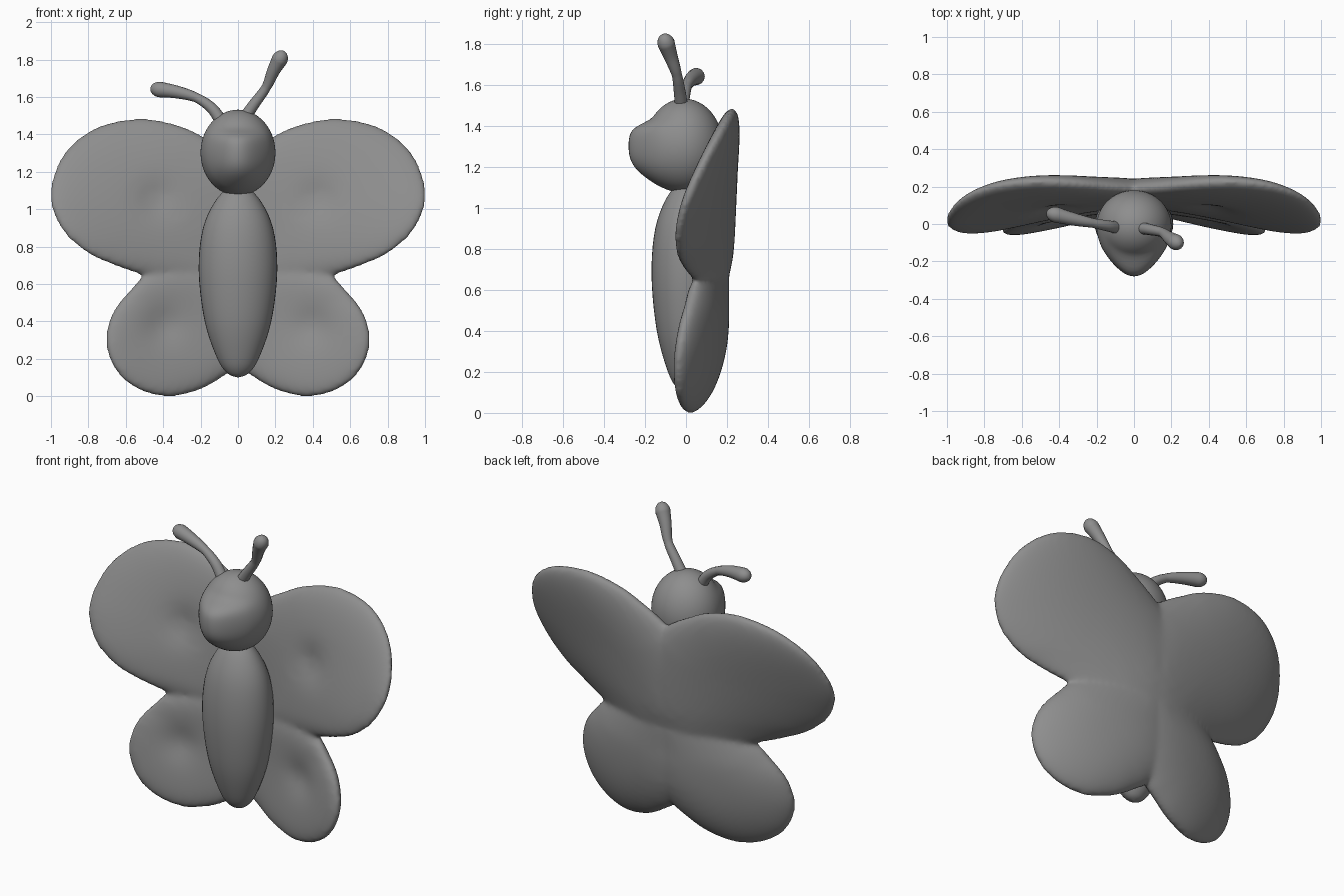
import bpy, bmesh, math
from mathutils import Vector

if "Cube" in bpy.data.objects:
    bpy.data.objects.remove(bpy.data.objects["Cube"])

grey = bpy.data.materials.new("dark_grey")
grey.diffuse_color = (0.27, 0.27, 0.27, 1)
grey.use_nodes = True
grey.node_tree.nodes["Principled BSDF"].inputs["Base Color"].default_value = grey.diffuse_color


def smooth_path(pts, n, closed=False):
    """Catmull-Rom sampling with n steps per span."""
    pts = [Vector(p) for p in pts]
    m, out = len(pts), []
    get = (lambda i: pts[i % m]) if closed else (lambda i: pts[max(0, min(m - 1, i))])
    for i in range(m if closed else m - 1):
        a, b, c, d = get(i - 1), get(i), get(i + 1), get(i + 2)
        for k in range(n):
            t = k / n
            out.append(0.5 * (2 * b + (c - a) * t + (2 * a - 5 * b + 4 * c - d) * t * t
                              + (3 * b - a - 3 * c + d) * t ** 3))
    return out if closed else out + [pts[-1]]


def finish(bm, name):
    bmesh.ops.recalc_face_normals(bm, faces=bm.faces)
    me = bpy.data.meshes.new(name)
    bm.to_mesh(me)
    bm.free()
    me.shade_smooth()
    me.materials.append(grey)
    ob = bpy.data.objects.new(name, me)
    bpy.context.collection.objects.link(ob)
    return ob


def wing_mid(x, z):
    """Depth of the curved sheet running through the wings."""
    x = math.sqrt(x * x + 0.004)
    upper = 0.18 - 0.16 * x * x + (z - 1.08) * (0.02 + 0.38 * x)
    lower = 0.14 - 0.32 * x * x - 0.3 * max(0, 0.5 - z) ** 2
    w = max(0, min(1, (z - 0.5) / 0.3))
    w = w * w * (3 - 2 * w)
    return lower * (1 - w) + upper * w


def add_lobe(bm, outline, centre, thick, dent, side):
    """Puffy pillow-shaped lobe with a soft dent on its front."""
    c = Vector(centre)
    rim = [c + (p - c) * 1.012 for p in smooth_path(outline, 8, True)]
    rings, n = 14, len(rim)

    def vert(p, r, face):
        y = thick * math.sqrt(max(0, 1 - r ** 3))
        if face < 0:
            y -= 0.025 * math.exp(-((p - Vector(dent)).length / 0.1) ** 2)
        return bm.verts.new((side * p.x, wing_mid(p.x, p.y) + face * y, p.y))

    edge = [vert(p, 1, 1) for p in rim]
    for face in (-1, 1):
        mid, prev = vert(c, 0, face), None
        for k in range(1, rings + 1):
            r = math.sin(k / rings * math.pi / 2)
            ring = edge if k == rings else [vert(c + (p - c) * r, r, face) for p in rim]
            for i in range(n):
                j = (i + 1) % n
                if prev:
                    bm.faces.new((prev[i], prev[j], ring[j], ring[i]))
                else:
                    bm.faces.new((mid, ring[j], ring[i]))
            prev = ring


# Wings: upper and lower lobes on each side, fused into one soft shape
upper = [(0, 1.27), (0.16, 1.37), (0.32, 1.445), (0.53, 1.48), (0.76, 1.43),
         (0.93, 1.29), (1.0, 1.08), (0.94, 0.9), (0.81, 0.775), (0.65, 0.7),
         (0.48, 0.64), (0.25, 0.56), (0, 0.5), (-0.25, 0.62), (-0.28, 0.9), (-0.16, 1.14)]
lower = [(0, 0.76), (0.28, 0.73), (0.48, 0.65), (0.58, 0.56), (0.67, 0.44), (0.702, 0.29),
         (0.65, 0.14), (0.53, 0.04), (0.37, 0.002), (0.2, 0.04), (0.07, 0.115), (0, 0.165),
         (-0.14, 0.3), (-0.2, 0.5), (-0.15, 0.7)]
bm = bmesh.new()
for side in (-1, 1):
    add_lobe(bm, upper, (0.42, 1.05), 0.076, (0.43, 1.06), side)
    add_lobe(bm, lower, (0.3, 0.38), 0.078, (0.4, 0.38), side)
wings = finish(bm, "wings")
mod = wings.modifiers.new("fuse", 'REMESH')
mod.mode = 'VOXEL'
mod.voxel_size = 0.014
mod.use_smooth_shade = True
mod = wings.modifiers.new("soften", 'SMOOTH')
mod.factor = 0.5
mod.iterations = 10

# Body: turned spindle, slightly flattened front to back
profile = smooth_path([(0, 0.1), (0.055, 0.122), (0.11, 0.2), (0.178, 0.4), (0.21, 0.67),
                       (0.187, 0.9), (0.11, 1.06), (0, 1.16)], 5)
bm = bmesh.new()
verts = [bm.verts.new((abs(p.x), 0, p.y)) for p in profile]
edges = [bm.edges.new(e) for e in zip(verts, verts[1:])]
bmesh.ops.spin(bm, geom=verts + edges, axis=(0, 0, 1), cent=(0, 0, 0),
               angle=math.tau, steps=40, use_merge=True)
bmesh.ops.remove_doubles(bm, verts=bm.verts, dist=0.0005)
for v in bm.verts:
    v.co.y *= 0.8
finish(bm, "body")

# Head: ball with a pushed-out muzzle
bm = bmesh.new()
bmesh.ops.create_uvsphere(bm, u_segments=64, v_segments=48, radius=1)
for v in bm.verts:
    x, y, z = v.co.x * 0.2, v.co.y * 0.19 - 0.01, v.co.z * 0.23 + 1.302
    if v.co.y < 0:
        dz = (z - 1.28) / (0.135 if z > 1.28 else 0.16)
        y -= 0.08 * min(1, -2 * v.co.y) * math.exp(-(x / 0.145) ** 2 - abs(dz) ** (7 if dz > 0 else 3))
    v.co = (x, y, z)
finish(bm, "head")


# Antennae: tapered tubes with rounded knobs
def antenna(name, pts, base, neck, knob):
    path = smooth_path(pts, 10)
    cu = bpy.data.curves.new(name, 'CURVE')
    cu.dimensions = '3D'
    cu.bevel_depth = 1
    cu.bevel_resolution = 5
    cu.use_fill_caps = True
    cu.materials.append(grey)
    sp = cu.splines.new('POLY')
    sp.points.add(len(path) - 1)
    for i, p in enumerate(path):
        t = i / (len(path) - 1)
        r = base + (neck - base) * t / 0.4 if t < 0.4 else \
            neck + (knob - neck) * min(1, (t - 0.4) / 0.38)
        left = (path[-1] - p).length
        if left < knob * 1.3:
            r *= math.sqrt(max(0.002, 1 - (1 - left / knob / 1.3) ** 2))
        sp.points[i].co = (*p, 1)
        sp.points[i].radius = r
    sp.use_smooth = True
    bpy.context.collection.objects.link(bpy.data.objects.new(name, cu))


antenna("antenna_right", [(0.03, -0.02, 1.48), (0.085, -0.03, 1.56), (0.15, -0.045, 1.65),
                          (0.19, -0.075, 1.74), (0.225, -0.098, 1.805), (0.245, -0.112, 1.845)],
        0.034, 0.025, 0.043)
antenna("antenna_left", [(-0.09, -0.02, 1.47), (-0.14, -0.01, 1.54), (-0.22, 0.005, 1.595),
                         (-0.32, 0.025, 1.625), (-0.42, 0.05, 1.64), (-0.468, 0.062, 1.64)],
        0.034, 0.025, 0.042)
